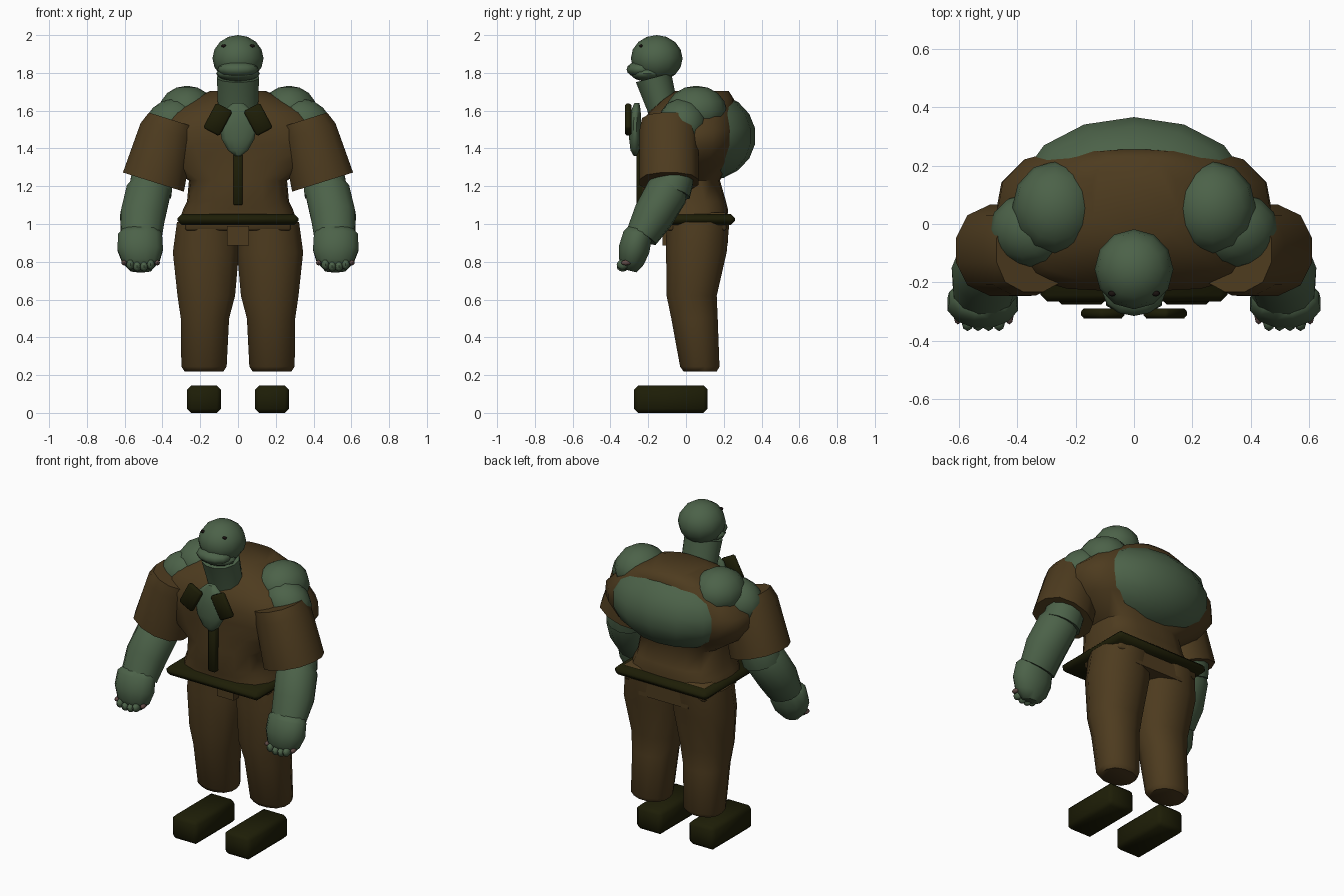
import bpy, bmesh, math
from mathutils import Vector, Matrix

cube = bpy.data.objects.get("Cube")
if cube:
    bpy.data.objects.remove(cube, do_unlink=True)


def material(name, rgb):
    m = bpy.data.materials.new(name)
    m.use_nodes = True
    col = (*rgb, 1.0)
    m.diffuse_color = col
    bsdf = m.node_tree.nodes["Principled BSDF"]
    bsdf.inputs["Base Color"].default_value = col
    bsdf.inputs["Roughness"].default_value = 0.9
    return m


GREEN = material("skin green", (0.072, 0.122, 0.066))
BROWN = material("cloth brown", (0.075, 0.044, 0.0135))
DARK = material("leather dark olive", (0.0125, 0.0125, 0.002))
EYE = material("eye black", (0.010, 0.006, 0.005))
NAIL = material("nail pink grey", (0.12, 0.07, 0.062))


def finish(name, bm, mat, angle):
    bmesh.ops.recalc_face_normals(bm, faces=bm.faces[:])
    me = bpy.data.meshes.new(name)
    bm.to_mesh(me)
    bm.free()
    ob = bpy.data.objects.new(name, me)
    bpy.context.collection.objects.link(ob)
    me.materials.append(mat)
    bpy.ops.object.select_all(action='DESELECT')
    ob.select_set(True)
    bpy.context.view_layer.objects.active = ob
    bpy.ops.object.shade_smooth_by_angle(angle=math.radians(angle))


def ball(name, c, r, mat, seg=12, rings=8, rot=None):
    bm = bmesh.new()
    m = Matrix.Translation(c) @ (rot or Matrix()) @ Matrix.Diagonal((*r, 1))
    bmesh.ops.create_uvsphere(bm, u_segments=seg, v_segments=rings, radius=1, matrix=m)
    finish(name, bm, mat, 50)


def box(name, lo, hi, mat, bevel=0.0, rot=None):
    lo, hi = Vector(lo), Vector(hi)
    bm = bmesh.new()
    bmesh.ops.create_cube(bm, size=1, matrix=Matrix.Diagonal((*(hi - lo), 1)))
    if bevel:
        bmesh.ops.bevel(bm, geom=bm.edges[:], offset=bevel, segments=1, affect='EDGES')
    bm.transform(Matrix.Translation((lo + hi) / 2) @ (rot or Matrix()))
    finish(name, bm, mat, 50)


def loft(name, sections, mat, n=12, power=2.0, flat=False, side=1):
    """Skin superellipse sections, each (x, y, z, half width, half depth)."""
    t = Vector(sections[-1][:3]) - Vector(sections[0][:3])
    t = Vector((0, 0, 1)) if flat else t.normalized()
    v = Vector((0, 1, 0))
    v = (v - v.dot(t) * t).normalized()
    u = v.cross(t)
    bm = bmesh.new()
    rings = []
    for x, y, z, a, b in sections:
        ring = []
        for i in range(n):
            ang = 2 * math.pi * (i + 0.5) / n
            c, s = math.cos(ang), math.sin(ang)
            k = (abs(c) ** power + abs(s) ** power) ** (-1 / power)
            p = Vector((x, y, z)) + u * (a * c * k) + v * (b * s * k)
            ring.append(bm.verts.new((p.x * side, p.y, p.z)))
        rings.append(ring)
    for r0, r1 in zip(rings, rings[1:]):
        for i in range(n):
            j = (i + 1) % n
            bm.faces.new((r0[i], r0[j], r1[j], r1[i]))
    bm.faces.new(rings[0])
    bm.faces.new(rings[-1])
    finish(name, bm, mat, 55)


# Head and neck
ball("head", (0, -0.155, 1.877), (0.135, 0.137, 0.123), GREEN)
ball("upper_lip", (0, -0.235, 1.818), (0.108, 0.080, 0.045), GREEN)
ball("jaw", (0, -0.205, 1.797), (0.116, 0.088, 0.042), GREEN)
loft("neck", [(0, -0.10, 1.50, 0.11, 0.085), (0, -0.125, 1.62, 0.11, 0.085),
              (0, -0.172, 1.775, 0.115, 0.10)], GREEN)

# Chest bib, narrowing to a rounded point
loft("chest_bib", [(0, -0.265, 1.36, 0.015, 0.012), (0, -0.27, 1.39, 0.055, 0.025),
                   (0, -0.27, 1.45, 0.09, 0.032), (0, -0.27, 1.53, 0.10, 0.034),
                   (0, -0.265, 1.60, 0.075, 0.026), (0, -0.26, 1.64, 0.03, 0.014)],
     GREEN, flat=True)

# Shirt body, wide at the shoulders and gathered at the waist
loft("shirt", [(0, 0.0, 1.02, 0.31, 0.22), (0, 0.0, 1.08, 0.29, 0.222),
               (0, -0.01, 1.12, 0.27, 0.222), (0, -0.025, 1.23, 0.26, 0.205),
               (0, 0.005, 1.33, 0.41, 0.232), (0, 0.02, 1.42, 0.47, 0.247),
               (0, 0.02, 1.50, 0.465, 0.25), (0, 0.03, 1.59, 0.37, 0.23),
               (0, 0.065, 1.66, 0.25, 0.19), (0, 0.085, 1.705, 0.145, 0.14)],
     BROWN, n=20, power=3.2, flat=True)
ball("back_hump", (0, 0.11, 1.465), (0.40, 0.26, 0.235), GREEN, 14, 9)
box("shirt_placket", (-0.025, -0.262, 1.10), (0.025, -0.205, 1.40), DARK, 0.006)

# Belt and pelvis
box("belt", (-0.32, -0.265, 0.996), (0.32, 0.26, 1.052), DARK, 0.022)
box("pelvis", (-0.28, -0.105, 0.965), (0.28, 0.215, 1.06), BROWN, 0.01)
box("crotch_flap", (-0.057, -0.125, 0.885), (0.057, 0.10, 0.99), BROWN)
box("seat_flap", (-0.17, 0.05, 0.90), (0.17, 0.222, 0.99), BROWN)

for s, tag in ((1, "left"), (-1, "right")):
    # Eye and collar tab
    ball(tag + "_eye", (s * 0.075, -0.238, 1.943), (0.014, 0.010, 0.008), EYE, 8, 6)
    box(tag + "_collar_tab", (s * 0.107 - 0.049, -0.323, 1.478),
        (s * 0.107 + 0.049, -0.289, 1.628), DARK, 0.010,
        Matrix.Rotation(math.radians(-28 * s), 4, 'Y'))

    # Shoulder and upper arm under the sleeve
    ball(tag + "_shoulder", (s * 0.27, 0.055, 1.60), (0.148, 0.16, 0.132), GREEN, 12, 8)
    ball(tag + "_deltoid", (s * 0.35, -0.02, 1.535), (0.15, 0.13, 0.125), GREEN, 12, 8,
         Matrix.Rotation(math.radians(25 * s), 4, 'Y'))
    loft(tag + "_sleeve", [(0.345, -0.09, 1.55, 0.135, 0.145),
                           (0.375, -0.09, 1.49, 0.150, 0.158),
                           (0.448, -0.09, 1.222, 0.172, 0.160)],
         BROWN, n=12, power=2.4, side=s)

    # Arm and hand
    loft(tag + "_elbow", [(0.435, -0.045, 1.30, 0.10, 0.09), (0.455, -0.06, 1.24, 0.115, 0.105),
                          (0.465, -0.085, 1.17, 0.118, 0.112)], GREEN, side=s)
    loft(tag + "_forearm", [(0.463, -0.075, 1.215, 0.10, 0.095),
                            (0.475, -0.10, 1.17, 0.122, 0.115),
                            (0.505, -0.175, 1.04, 0.123, 0.110),
                            (0.512, -0.235, 0.935, 0.112, 0.088)], GREEN, side=s)
    loft(tag + "_hand", [(0.515, -0.24, 0.975, 0.095, 0.065), (0.518, -0.255, 0.945, 0.12, 0.08),
                         (0.518, -0.275, 0.865, 0.125, 0.085),
                         (0.515, -0.29, 0.80, 0.102, 0.070),
                         (0.515, -0.295, 0.752, 0.055, 0.035)], GREEN, side=s)
    for i in range(4):
        z = 0.785 - 0.010 * (i in (1, 2))
        ball(f"{tag}_finger_{i + 1}", (s * (0.462 + i * 0.036), -0.335, z),
             (0.021, 0.032, 0.027), GREEN, 8, 6)
    for i, x in enumerate((0.427, 0.603)):
        ball(f"{tag}_nail_{i + 1}", (s * x, -0.318, 0.795), (0.014, 0.026, 0.014), NAIL, 8, 6)

    # Trouser leg and shoe
    loft(tag + "_leg", [(0.18, 0.075, 0.22, 0.105, 0.09),
                        (0.18, 0.073, 0.245, 0.122, 0.106),
                        (0.175, 0.045, 0.50, 0.130, 0.125),
                        (0.168, 0.03, 0.62, 0.155, 0.135),
                        (0.170, 0.055, 0.85, 0.178, 0.163),
                        (0.163, 0.063, 1.01, 0.163, 0.170)],
         BROWN, n=12, power=2.4, flat=True, side=s)
    box(tag + "_shoe", (s * 0.18 - 0.09, -0.275, 0), (s * 0.18 + 0.09, 0.115, 0.145), DARK, 0.022)
